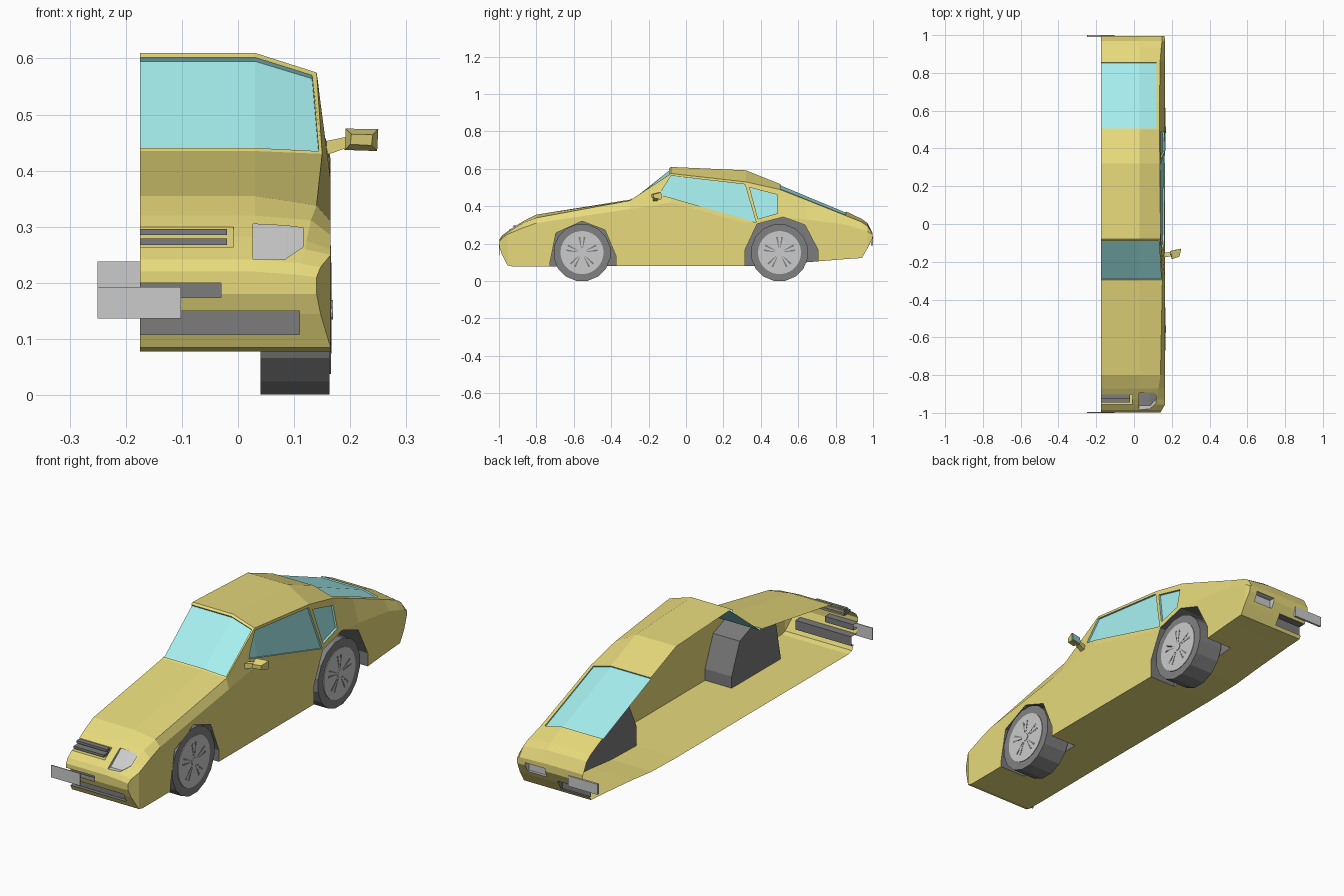
import bpy, bmesh, math
from mathutils import Vector

if "Cube" in bpy.data.objects:
    bpy.data.objects.remove(bpy.data.objects["Cube"])

L = -0.175  # open centre-line side of the half body


def mat(name, c):
    m = bpy.data.materials.new(name)
    m.diffuse_color = (*c, 1)
    m.use_nodes = True
    m.node_tree.nodes["Principled BSDF"].inputs["Base Color"].default_value = m.diffuse_color
    return m


DARK, GREY = (.2, .2, .2), (.62, .62, .62)
M = {n: mat(n, c) for n, c in dict(
    body=(.80, .70, .20), windows=(.38, .86, .86), wheel_wells=DARK, grilles=DARK,
    headlight=(.7, .7, .7), tail_light=(.6, .6, .6), rubber=(.22, .22, .22),
    rim=GREY, plate=(.75, .75, .75)).items()}


def loft(name, sections, m):
    """Closed solid through rings holding equal numbers of points."""
    bm = bmesh.new()
    rings = [[bm.verts.new(p) for p in s] for s in sections]
    n = len(rings[0])
    for a, b in zip(rings, rings[1:]):
        for i in range(n):
            j = (i + 1) % n
            bm.faces.new((a[i], a[j], b[j], b[i]))
    bm.faces.new(rings[0])
    bm.faces.new(rings[-1][::-1])
    bmesh.ops.recalc_face_normals(bm, faces=bm.faces)
    me = bpy.data.meshes.new(name)
    bm.to_mesh(me)
    bm.free()
    me.materials.append(M[m])
    o = bpy.data.objects.new(name, me)
    bpy.context.collection.objects.link(o)
    return o


def box(name, x, y, z, m):
    return loft(name, [[(a, y[0], z[0]), (a, y[1], z[0]), (a, y[1], z[1]), (a, y[0], z[1])] for a in x], m)


# Body stations: y, roof z, shoulder x, shoulder z, belt x, belt z, floor z
ST = [(-.998, .22, .10, .215, .14, .21, .18),
      (-.985, .242, .11, .235, .147, .228, .145),
      (-.955, .265, .12, .26, .165, .25, .085),
      (-.93, .283, .122, .275, .165, .26, .078),
      (-.87, .32, .13, .312, .165, .285, .078),
      (-.80, .355, .14, .338, .165, .31, .078),
      (-.30, .435, .15, .43, .165, .385, .08),
      (-.08, .61, .14, .575, .165, .42, .08),
      (.32, .592, .137, .53, .165, .31, .08),
      (.50, .52, .135, .49, .165, .34, .085),
      (.64, .46, .135, .435, .165, .33, .10),
      (.86, .37, .138, .347, .165, .30, .118),
      (.94, .332, .145, .315, .165, .275, .123),
      (.97, .31, .148, .295, .165, .265, .174),
      (.996, .26, .15, .255, .16, .25, .225)]


def station(y):
    for a, b in zip(ST, ST[1:]):
        if a[0] <= y <= b[0]:
            t = (y - a[0]) / (b[0] - a[0])
            return [p + (q - p) * t for p, q in zip(a, b)]


def top_point(x, y):
    _, zc, xs, zs, *_ = station(y)
    return Vector((x, y, zc + (zs - zc) * max(0, x - .03) / (xs - .03)))


def side_point(y, z):
    _, _, xs, zs, xb, zb, _ = station(y)
    return Vector((xb + (xs - xb) * (z - zb) / (zs - zb), y, z))


def pane(cols, n, depth=.009):
    """Shallow window cutter from pairs of lower and upper surface points."""
    n = Vector(n).normalized()
    return loft("cutter", [[a - n * depth, b - n * depth, b + n * .06, a + n * .06] for a, b in cols], "windows")


body = loft("shell", [[(L, y, zc), (.03, y, zc), (xs, y, zs), (xb, y, zb), (xb, y, zf), (L, y, zf)]
                      for y, zc, xs, zs, xb, zb, zf in ST], "body")
cut = []

# Windscreen and rear window
cut.append(pane([(top_point(L - .02, -.293), top_point(L - .02, -.09)),
                 (top_point(.03, -.293), top_point(.03, -.09)),
                 (top_point(.144, -.293), top_point(.132, -.09))], (0, -.62, .78)))
cut.append(pane([(top_point(x, .855), top_point(x, .505)) for x in (L - .02, .03, .118)], (0, .38, .92), .006))

# Door window and quarter window
for cols in ([(-.14, .46, -.135, .475), (-.08, .445, -.08, .563), (.375, .313, .315, .517)],
             [(.385, .332, .34, .5), (.49, .362, .487, .462)]):
    cut.append(pane([(side_point(a, b), side_point(c, d)) for a, b, c, d in cols], (1, 0, 0)))

# Wheel wells
for arch in ([(-.727, .0), (-.727, .1), (-.695, .257), (-.556, .32), (-.433, .273), (-.374, .133), (-.374, 0)],
             [(.315, .0), (.315, .166), (.38, .305), (.52, .342), (.636, .3), (.706, .166), (.706, 0)]):
    cut.append(loft("cutter", [[(x, y, z) for y, z in arch] for x in (.03, .3)], "wheel_wells"))

# Nose and tail openings
cut.append(box("cutter", (-.3, -.008), (-1.1, -.9), (.264, .3), "body"))
cut.append(box("cutter", (-.3, -.03), (-1.1, -.965), (.174, .2), "grilles"))
cut.append(box("cutter", (-.3, .11), (-1.1, -.95), (.108, .15), "grilles"))
cut.append(loft("cutter", [[(x, yb, zb), (x, yt, zt), (x, -1.1, zt), (x, -1.1, zb)] for x, yb, zb, yt, zt in
                           ((.027, -.962, .243, -.882, .305), (.085, -.962, .243, -.885, .302),
                            (.117, -.925, .265, -.889, .298))], "headlight"))
cut.append(box("cutter", (.02, .12), (.967, 1.1), (.192, .237), "tail_light"))
cut.append(box("cutter", (-.3, -.03), (.94, 1.1), (.138, .185), "grilles"))

for c in cut:
    c.hide_render = True
    b = body.modifiers.new("cut", 'BOOLEAN')
    b.operation, b.object, b.solver = 'DIFFERENCE', c, 'EXACT'
    b.material_mode = 'TRANSFER'
bpy.context.view_layer.update()
cut_mesh = bpy.data.meshes.new_from_object(body.evaluated_get(bpy.context.evaluated_depsgraph_get()))
for o in cut + [body]:
    bpy.data.objects.remove(o)

# Split the cut shell into named parts and open the centre-line side
slots = [m.name if m else "body" for m in cut_mesh.materials]
for part in sorted(set(slots)):
    bm = bmesh.new()
    bm.from_mesh(cut_mesh)
    drop = [f for f in bm.faces if slots[f.material_index] != part or all(v.co.x < L + .001 for v in f.verts)]
    bmesh.ops.delete(bm, geom=drop, context='FACES')
    for f in bm.faces:
        f.material_index = 0
    me = bpy.data.meshes.new(part)
    bm.to_mesh(me)
    bm.free()
    me.materials.clear()
    me.materials.append(M[part])
    bpy.context.collection.objects.link(bpy.data.objects.new(part, me))

# Grille slats
for i, z in enumerate((.268, .285)):
    box(f"grille_slat_{i}", (L, -.02), (-.945 + i * .022, -.898), (z, z + .011), "grilles")


def disc(name, r, n, x0, x1, y, z, m):
    ring = [(y + r * math.cos(a), z + r * math.sin(a)) for a in [(i + .5) * math.tau / n for i in range(n)]]
    return loft(name, [[(x, p, q) for p, q in ring] for x in (x0, x1)], m)


# Wheels with rims and five pairs of slots
for label, y in (("front", -.556), ("rear", .5)):
    z = .152
    disc(label + "_tyre", .154, 16, .04, .163, y, z, "rubber")
    disc(label + "_rim", .115, 32, .15, .166, y, z, "rim")
    disc(label + "_hub", .018, 12, .16, .169, y, z, "plate")
    for i in range(5):
        for s in (-.16, .16):
            a = math.pi / 2 + i * math.tau / 5 + s
            d, p = Vector((0, math.cos(a), math.sin(a))), Vector((0, -math.sin(a), math.cos(a)))
            c = Vector((0, y, z))
            quad = [c + d * .025 - p * .001, c + d * .085 - p * .005, c + d * .085 + p * .005, c + d * .025 + p * .001]
            loft(f"{label}_rim_slot", [[q + Vector((x, 0, 0)) for q in quad] for x in (.16, .1668)], "rubber")

# Door mirror: stalk, housing and glass
loft("mirror_stalk", [[(x, y - .012, z), (x, y + .012, z), (x, y + .012, z + h), (x, y - .012, z + h)]
                      for x, y, z, h in ((.158, -.165, .428, .025), (.192, -.16, .44, .02))], "body")
loft("mirror_housing", [[(.19 + k, y, .437 + k), (.248 - k, y + .012, .435 + k),
                         (.25 - k, y + .012, .474 - k), (.192 + k, y, .475 - k)]
                        for y, k in ((-.185, .01), (-.145, 0))], "body")
loft("mirror_glass", [[(.195, y, .441), (.244, y + .011, .44), (.246, y + .011, .469), (.196, y, .47)]
                      for y in (-.146, -.142)], "windows")

# Blank registration plates
box("front_plate", (-.25, -.102), (-1.0, -.996), (.137, .193), "plate")
box("rear_plate", (-.25, -.102), (.99, 1.0), (.19, .238), "plate")
